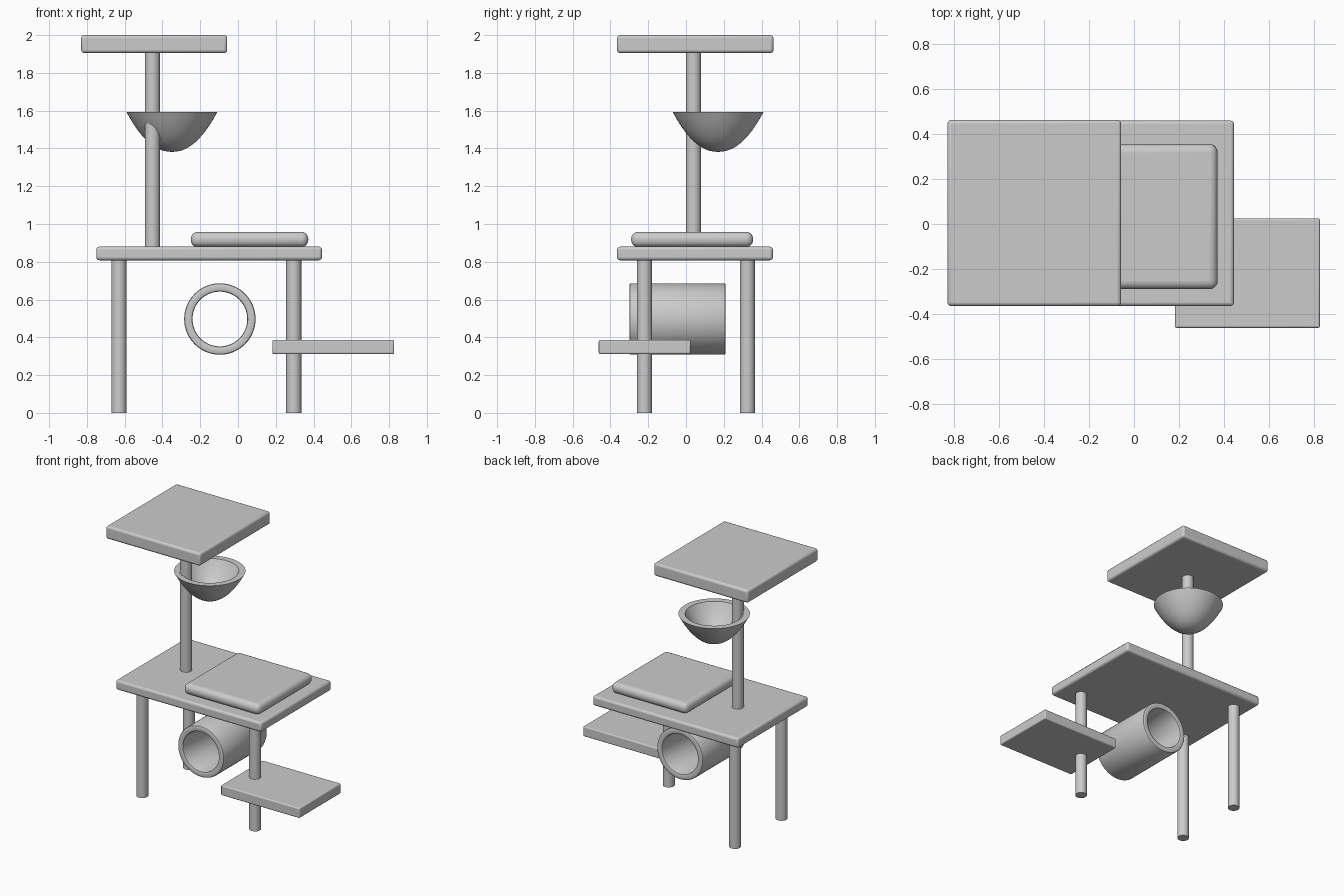
import bpy, math

if "Cube" in bpy.data.objects:
    bpy.data.objects.remove(bpy.data.objects["Cube"])


def make_mesh(name, verts, faces):
    me = bpy.data.meshes.new(name)
    me.from_pydata(verts, [], faces)
    ob = bpy.data.objects.new(name, me)
    bpy.context.collection.objects.link(ob)
    return ob


def smooth(ob, angle=35):
    bpy.ops.object.select_all(action='DESELECT')
    ob.select_set(True)
    bpy.context.view_layer.objects.active = ob
    bpy.ops.object.shade_smooth_by_angle(angle=math.radians(angle))


def slab(name, x, y, z, bevel, segments=3):
    """Rounded box from (min, max) ranges."""
    verts = [(a, b, c) for a in x for b in y for c in z]
    faces = [(0, 1, 3, 2), (4, 6, 7, 5), (0, 4, 5, 1),
             (2, 3, 7, 6), (0, 2, 6, 4), (1, 5, 7, 3)]
    ob = make_mesh(name, verts, faces)
    mod = ob.modifiers.new("Bevel", 'BEVEL')
    mod.width, mod.segments = bevel, segments
    smooth(ob)
    return ob


def post(name, x, y, z0, z1, r=0.04):
    bpy.ops.mesh.primitive_cylinder_add(vertices=32, radius=r, depth=z1 - z0,
                                        location=(x, y, (z0 + z1) / 2))
    ob = bpy.context.object
    ob.name = name
    smooth(ob)
    return ob


def lathe(name, profile, closed, n=64):
    """Spin (radius, height) points about z; radius 0 becomes a pole."""
    verts, rings, faces = [], [], []
    for r, h in profile:
        start, count = len(verts), (1 if r == 0 else n)
        for i in range(count):
            a = 2 * math.pi * i / n
            verts.append((r * math.cos(a), r * math.sin(a), h))
        rings.append([start + i % count for i in range(n)])
    pairs = list(zip(rings, rings[1:] + (rings[:1] if closed else [])))
    for lo, hi in pairs if closed else pairs[:len(rings) - 1]:
        for i in range(n):
            j = (i + 1) % n
            faces.append(tuple(dict.fromkeys((lo[i], lo[j], hi[j], hi[i]))))
    ob = make_mesh(name, verts, faces)
    smooth(ob)
    return ob


# Platforms and cushion
slab("main_platform", (-0.75, 0.445), (-0.365, 0.46), (0.808, 0.88), 0.016)
slab("top_platform", (-0.83, -0.057), (-0.365, 0.463), (1.905, 2.0), 0.016)
slab("low_step", (0.182, 0.827), (-0.462, 0.025), (0.312, 0.386), 0.008)
slab("cushion", (-0.25, 0.372), (-0.29, 0.355), (0.878, 0.958), 0.036, 5)

# Three legs and the upper post
for name, x, y in (("front_left_leg", -0.63, -0.22),
                   ("back_left_leg", -0.63, 0.325),
                   ("front_right_leg", 0.295, -0.22)):
    post(name, x, y, 0, 0.82)
post("upper_post", -0.453, 0.04, 0.87, 1.915)

# Hollow bowl: outer curve up, inner curve back down
steps = [i / 12 for i in range(13)]
outer = [(0.24 * t, 0.21 * t ** 2.15) for t in steps]
inner = [(0.195 * t, 0.04 + 0.17 * t ** 2.15) for t in reversed(steps)]
bowl = lathe("bowl", outer + inner, False)
bowl.location = (-0.35, 0.17, 1.382)

# Play tunnel: thick pipe with rounded rims, lying along y
R, r, L, c = 0.189, 0.145, 0.255, 0.010
tunnel = lathe("tunnel", [(R - c, -L), (R - c * 0.3, -L + c * 0.3), (R, -L + c),
                          (R, L - c), (R - c * 0.3, L - c * 0.3), (R - c, L),
                          (r + c, L), (r + c * 0.3, L - c * 0.3), (r, L - c),
                          (r, -L + c), (r + c * 0.3, -L + c * 0.3), (r + c, -L)], True)
tunnel.rotation_euler = (math.pi / 2, 0, 0)
tunnel.location = (-0.096, -0.045, 0.497)
